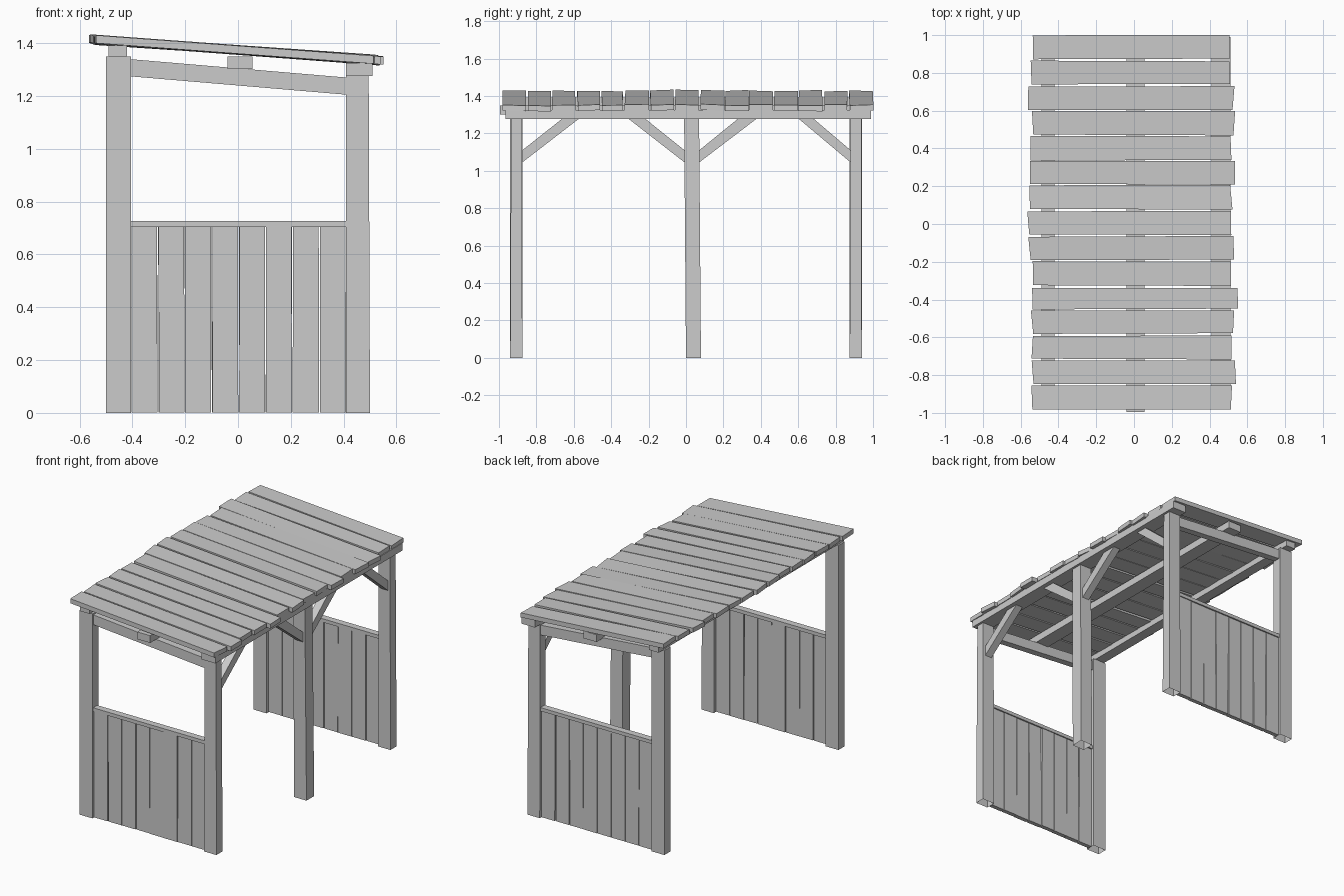
import bpy, random
random.seed(4)


def loft(name, a, b, open_start=False):
    """Solid between two matching outlines."""
    n = len(a)
    faces = [(i, (i + 1) % n, (i + 1) % n + n, i + n) for i in range(n)]
    faces.append(tuple(range(n, 2 * n)))
    if not open_start:
        faces.append(tuple(reversed(range(n))))
    me = bpy.data.meshes.new(name)
    me.from_pydata(list(a) + list(b), [], faces)
    ob = bpy.data.objects.new(name, me)
    bpy.context.collection.objects.link(ob)
    # consistent outward normals
    import bmesh
    bm = bmesh.new()
    bm.from_mesh(me)
    bmesh.ops.recalc_face_normals(bm, faces=bm.faces)
    bm.to_mesh(me)
    bm.free()
    return ob


def rect(x0, x1, y0, y1, z):
    return [(x0, y0, z), (x1, y0, z), (x1, y1, z), (x0, y1, z)]


def box(name, x0, x1, y0, y1, z0, z1, open_start=False):
    return loft(name, rect(x0, x1, y0, y1, z0), rect(x0, x1, y0, y1, z1), open_start)


def j(s):
    return random.uniform(-s, s)


# posts: open undersides, left side taller than right
for label, y0, y1 in (("front", -0.94, -0.875), ("back", 0.875, 0.94)):
    box(label + "_left_post", -0.50, -0.405, y0, y1, 0, 1.35, True)
    loft(label + "_right_post", rect(0.41, 0.50, y0, y1, 0),
         rect(0.41, 0.495, y0 + 0.005, y1 - 0.003, 1.28), True)
loft("middle_right_post", rect(0.41, 0.50, 0.0, 0.08, 0),
     rect(0.41, 0.495, -0.01, 0.07, 1.28), True)

# long roof beams
box("left_beam", -0.49, -0.42, -0.95, 0.985, 1.35, 1.392)
box("centre_beam", -0.04, 0.055, -0.995, 0.99, 1.302, 1.35)
box("right_beam", 0.41, 0.51, -0.965, 0.99, 1.277, 1.326)

# side frames: sloping cross rafter, upright boards and cap rail
for label, s in (("front", -1), ("back", 1)):
    def sect(x, z0, z1):
        return [(x, s * 0.885, z0), (x, s * 0.93, z0), (x, s * 0.93, z1), (x, s * 0.885, z1)]
    loft(label + "_cross_rafter", sect(-0.41, 1.275, 1.34), sect(0.415, 1.205, 1.27))
    for i in range(8):
        x0 = -0.405 + i * 0.1018
        x1 = x0 + 0.1018
        y = s * 0.91 + j(0.003)
        loft(f"{label}_wall_board_{i + 1}",
             rect(x0 + 0.002 + j(0.0015), x1 - 0.002 + j(0.0015), y - 0.014, y + 0.014, 0.002),
             rect(x0 + 0.002 + j(0.0015), x1 - 0.002 + j(0.0015), y - 0.014, y + 0.014, 0.705))
    box(label + "_cap_rail", -0.405, 0.41, s * 0.91 - 0.022, s * 0.91 + 0.022, 0.704, 0.727)

# diagonal braces on the right side: (y at post, y at beam outer, y at beam inner)
for n, yp, yo, yi in ((1, -0.875, -0.57, -0.66), (2, -0.008, -0.31, -0.22),
                      (3, 0.071, 0.38, 0.28), (4, 0.88, 0.60, 0.68)):
    prof = [(yp, 1.045), (yo, 1.28), (yi, 1.28), (yp, 1.11)]
    loft(f"brace_{n}", [(0.43, y, z) for y, z in prof], [(0.48, y, z) for y, z in prof])

# roof planks: y range and left/right ends, back to front
planks = [(0.875, 1.0, -0.54, 0.51), (0.74, 0.862, -0.54, 0.51), (0.605, 0.73, -0.555, 0.525),
          (0.472, 0.6, -0.54, 0.53), (0.34, 0.467, -0.545, 0.51), (0.21, 0.332, -0.555, 0.53),
          (0.078, 0.204, -0.555, 0.515), (-0.056, 0.07, -0.56, 0.513), (-0.19, -0.065, -0.553, 0.525),
          (-0.325, -0.196, -0.54, 0.513), (-0.45, -0.337, -0.54, 0.55), (-0.58, -0.459, -0.54, 0.525),
          (-0.715, -0.592, -0.54, 0.52), (-0.846, -0.724, -0.535, 0.54), (-0.98, -0.857, -0.545, 0.513)]
for i, (y0, y1, xl, xr) in enumerate(planks):
    ends = []
    for x in (xl, xr):
        a, b = y0 + j(0.003), y1 + j(0.003)
        xa, xb = x + j(0.007), x + j(0.007)
        z = 1.389 - 0.073 * x + j(0.003)
        t = j(0.003)
        ends.append([(xa, a, z - 0.03 + t), (xb, b, z - 0.03 - t), (xb, b, z - t), (xa, a, z + t)])
    loft(f"roof_plank_{i + 1}", *ends)
